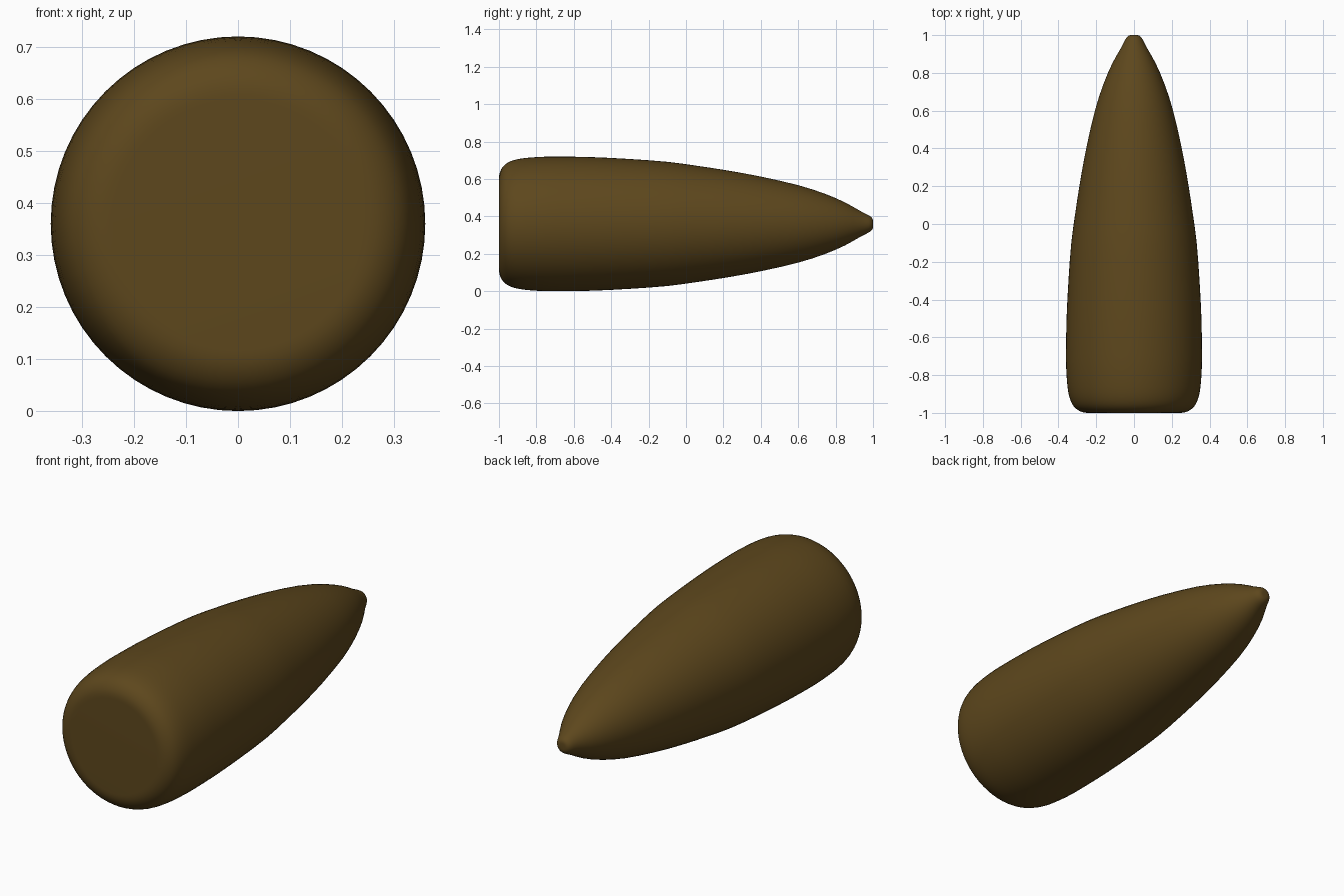
import bpy, bmesh, math

if "Cube" in bpy.data.objects:
    bpy.data.objects.remove(bpy.data.objects["Cube"])

# Half profile of the bullet: (radius, y) from flat base to blunt tip
PROFILE = [
    (0.24, -1.0), (0.265, -0.998), (0.292, -0.988), (0.318, -0.967),
    (0.336, -0.935), (0.348, -0.89), (0.355, -0.83), (0.359, -0.76), (0.36, -0.68),
    (0.357, -0.5), (0.347, -0.3), (0.332, -0.1), (0.312, 0.05), (0.286, 0.22),
    (0.253, 0.4), (0.207, 0.6), (0.162, 0.74), (0.115, 0.85), (0.07, 0.93),
    (0.052, 0.965), (0.041, 0.985), (0.028, 0.997), (0.015, 1.0),
]
SIDES = 64
CENTRE_Z = 0.36


def smooth_profile(pts, steps):
    """Catmull-Rom interpolation through the profile points."""
    out = []
    for i in range(len(pts) - 1):
        a, b, c, d = pts[max(i - 1, 0)], pts[i], pts[i + 1], pts[min(i + 2, len(pts) - 1)]
        for s in range(steps):
            t = s / steps
            out.append(tuple(
                0.5 * (2 * q + (r - p) * t + (2 * p - 5 * q + 4 * r - u) * t * t
                       + (3 * q - p - 3 * r + u) * t ** 3)
                for p, q, r, u in zip(a, b, c, d)))
    return out + [pts[-1]]


# Bullet body: profile revolved around the y axis
bm = bmesh.new()
rings = []
for r, y in smooth_profile(PROFILE, 2):
    rings.append([bm.verts.new((r * math.cos(2 * math.pi * k / SIDES), y,
                                CENTRE_Z + r * math.sin(2 * math.pi * k / SIDES)))
                  for k in range(SIDES)])
for lo, hi in zip(rings, rings[1:]):
    for k in range(SIDES):
        n = (k + 1) % SIDES
        bm.faces.new((lo[k], lo[n], hi[n], hi[k]))

# Base and tip caps
for ring, y in ((rings[0], -1.0), (rings[-1], 1.0)):
    centre = bm.verts.new((0, y, CENTRE_Z))
    for k in range(SIDES):
        bm.faces.new((centre, ring[k], ring[(k + 1) % SIDES]))
bmesh.ops.recalc_face_normals(bm, faces=bm.faces)

mesh = bpy.data.meshes.new("bullet_body")
bm.to_mesh(mesh)
bm.free()
mesh.shade_smooth()
body = bpy.data.objects.new("bullet_body", mesh)
bpy.context.collection.objects.link(body)

# Dark brass colour
brass = bpy.data.materials.new("dark_brass")
brass.diffuse_color = (0.11, 0.063, 0.012, 1)
brass.use_nodes = True
brass.node_tree.nodes["Principled BSDF"].inputs["Base Color"].default_value = brass.diffuse_color
mesh.materials.append(brass)
